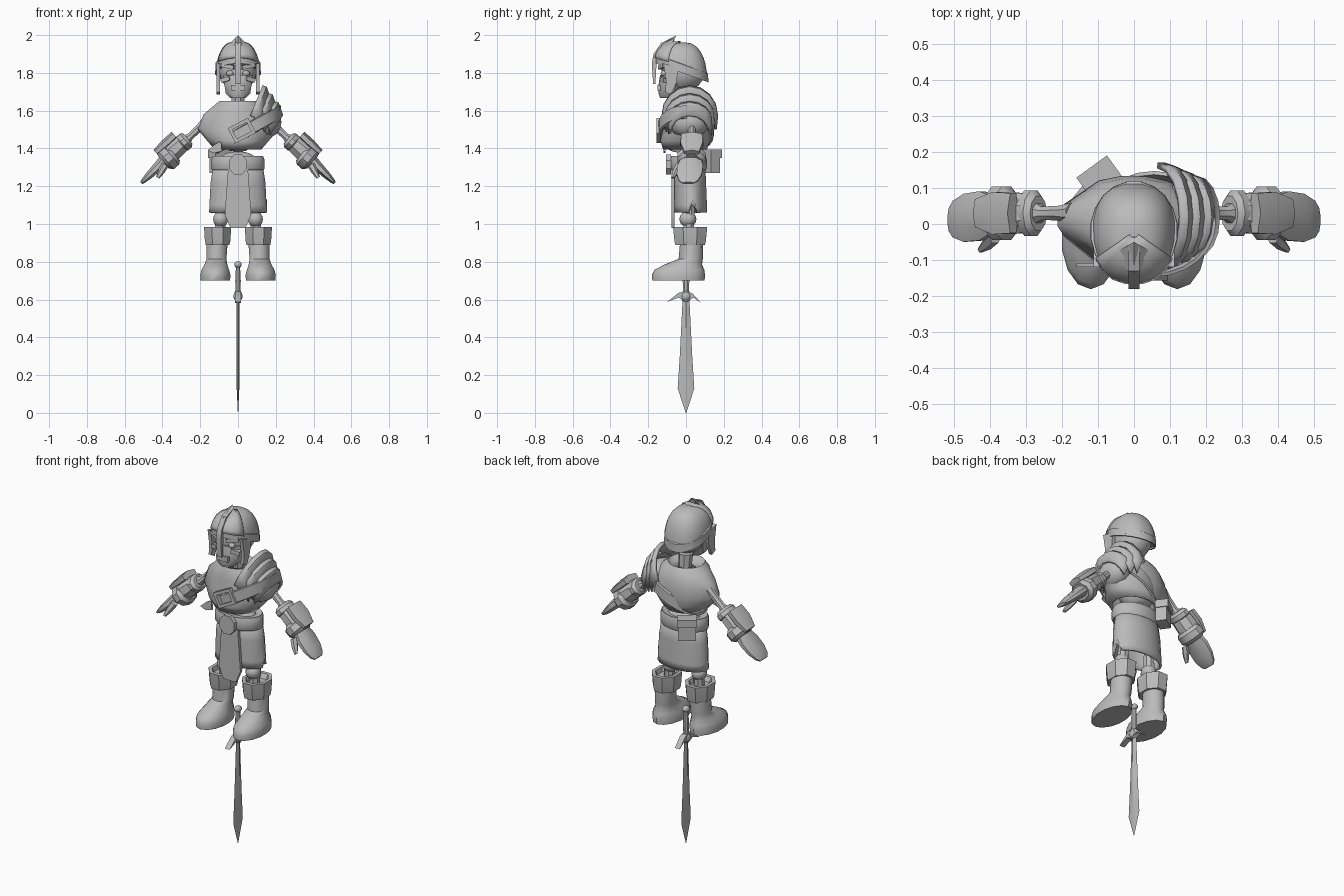
import bpy, bmesh, math
from mathutils import Vector, Matrix

if "Cube" in bpy.data.objects:
    bpy.data.objects.remove(bpy.data.objects["Cube"])

grey = bpy.data.materials.new("plain_grey")
grey.diffuse_color = (0.5, 0.5, 0.5, 1)
grey.use_nodes = True
grey.node_tree.nodes["Principled BSDF"].inputs["Base Color"].default_value = grey.diffuse_color


def finish(name, bm, angle=35, solid=0):
    bmesh.ops.recalc_face_normals(bm, faces=bm.faces)
    me = bpy.data.meshes.new(name)
    bm.to_mesh(me)
    bm.free()
    ob = bpy.data.objects.new(name, me)
    bpy.context.collection.objects.link(ob)
    me.materials.append(grey)
    if solid:
        m = ob.modifiers.new("thickness", 'SOLIDIFY')
        m.thickness = solid
        m.offset = -1
    bpy.context.view_layer.objects.active = ob
    ob.select_set(True)
    bpy.ops.object.shade_smooth_by_angle(angle=math.radians(angle))
    ob.select_set(False)
    return ob


def skin(name, rings, caps=True, closed=True, **kw):
    """Join equal-length point loops into a surface."""
    bm = bmesh.new()
    vs = [[bm.verts.new(p) for p in r] for r in rings]
    n = len(vs[0])
    for a, b in zip(vs, vs[1:]):
        for i in range(n if closed else n - 1):
            j = (i + 1) % n
            bm.faces.new((a[i], a[j], b[j], b[i]))
    if caps:
        bm.faces.new(vs[0])
        bm.faces.new(vs[-1])
    return finish(name, bm, **kw)


def loft(name, rows, n=16, tilt=0, **kw):
    """Stack of ellipses: (cx, cy, z, rx, ry)."""
    A = [math.tau * (i + .5) / n for i in range(n)]
    return skin(name, [[(cx + rx * math.cos(a), cy + ry * math.sin(a), z - tilt * ry * math.sin(a))
                        for a in A] for cx, cy, z, rx, ry in rows], **kw)


def limb(name, p0, p1, rows, n=8, off=0, **kw):
    """Ellipses along an axis: (t, radius along y, radius across)."""
    p0, p1 = Vector(p0), Vector(p1)
    u = (p1 - p0).normalized()
    w = u.cross(Vector((0, 1, 0))).normalized()
    if w.z < 0:
        w = -w
    v = Vector((0, 1, 0))
    A = [math.tau * (i + .5) / n for i in range(n)]
    return skin(name, [[p0.lerp(p1, t) + w * (off + rw * math.sin(a)) + v * rv * math.cos(a)
                        for a in A] for t, rv, rw in rows], **kw)


def plate(name, pts, axis, lo, hi):
    """Outline extruded along x or y."""
    f = (lambda p, d: (d, p[0], p[1])) if axis == 'x' else (lambda p, d: (p[0], d, p[1]))
    return skin(name, [[f(p, d) for p in pts] for d in (lo, hi)])


def block(name, loc, size, rot=(0, 0, 0)):
    bm = bmesh.new()
    bmesh.ops.create_cube(bm, size=1)
    turn = Matrix.Rotation(rot[2], 4, 'Z') @ Matrix.Rotation(rot[1], 4, 'Y') @ Matrix.Rotation(rot[0], 4, 'X')
    bm.transform(Matrix.Translation(loc) @ turn @ Matrix.Diagonal((*size, 1)))
    return finish(name, bm)


def ball(name, loc, r, seg=14):
    bm = bmesh.new()
    bmesh.ops.create_uvsphere(bm, u_segments=seg, v_segments=8, radius=1)
    bm.transform(Matrix.Translation(loc) @ Matrix.Diagonal((*r, 1)))
    return finish(name, bm, angle=60)


# Sword standing below the feet
skin("blade", [[(h, 0, z), (0, w, z), (-h, 0, z), (0, -w, z)] for z, w, h in
               ((0, .002, .001), (.13, .044, .007), (.3, .033, .009), (.6, .018, .009))], angle=20)
plate("guard", [(-.1, .587), (-.04, .61), (0, .59), (.04, .61), (.08, .582), (.035, .632), (0, .645), (-.04, .635)],
      'x', -.016, .016)
loft("grip", [(0, 0, .62, .013, .016), (0, 0, .70, .016, .019), (0, 0, .77, .012, .015)], n=8)
ball("pommel", (0, 0, .785), (.02, .024, .018), 8)
ball("guard_gem", (0, 0, .618), (.024, .03, .03), 8)

# Legs and boots
for s, side in ((-1, "left"), (1, "right")):
    x = s * .12
    loft(side + "_foot", [(x, -.04, .70, .08, .138), (x, -.04, .73, .082, .141), (x, -.035, .757, .075, .132),
                          (s * .117, -.015, .785, .062, .10), (s * .114, .025, .815, .054, .064),
                          (s * .11, .03, .92, .058, .06)], n=14, angle=40)
    loft(side + "_boot_cuff", [(s * .108, .022, .89, .068, .085), (s * .108, .022, .91, .073, .09),
                               (s * .108, .022, .985, .078, .098), (s * .108, .022, .985, .058, .075),
                               (s * .108, .022, .96, .05, .06)], n=8)
    loft(side + "_shin", [(s * .095, .015, .93, .03, .03), (s * .095, .015, 1.0, .03, .03)], n=8)
    ball(side + "_knee", (s * .092, .01, 1.025), (.042, .045, .042), 10)
    loft(side + "_thigh", [(s * .092, .015, 1.03, .032, .034), (s * .085, .02, 1.15, .026, .028),
                           (s * .075, .02, 1.3, .032, .034)], n=8)

# Skirt with a side slit, front panel and belt
skirt = loft("skirt", [(0, .025, 1.06, .155, .088), (0, .025, 1.1, .153, .087), (0, .022, 1.22, .147, .085),
                       (0, .02, 1.34, .128, .082)], n=20, caps=False, solid=.012)
for v in skirt.data.vertices:
    if v.co.x > .15 and v.co.z < 1.08 and v.co.y > .02:
        v.co.z += .07
plate("front_panel", [(-.05, 1.33), (.05, 1.33), (.07, 1.05), (.04, .98), (-.04, .98), (-.07, 1.05)],
      'y', -.078, -.06)
loft("belt", [(0, .012, 1.285, .138, .094), (0, .012, 1.295, .143, .1), (0, .012, 1.34, .143, .1),
              (0, .012, 1.36, .135, .094), (0, .012, 1.35, .12, .08)], n=16)
plate("belt_buckle", [(.052 * math.cos(i * math.tau / 8 + .39), 1.315 + .058 * math.sin(i * math.tau / 8 + .39))
                      for i in range(8)], 'y', -.105, -.08)
turn = (0, 0, math.radians(36))
block("back_pouch", (-.095, .128, 1.325), (.095, .06, .11), turn)
block("back_pouch_flap", (-.097, .131, 1.372), (.105, .07, .045), turn)

# Spine, pelvis and ribs under the cape
loft("spine", [(0, .04, 1.3, .03, .03), (0, .03, 1.45, .025, .025), (0, .0, 1.7, .04, .04)], n=8)
ball("ribcage", (0, .01, 1.47), (.105, .08, .09), 12)
ball("pelvis", (0, .02, 1.34), (.1, .06, .045), 10)

# Shoulder cape and collar
cape = loft("cape", [(0, -.005, 1.625, .035, .035), (0, -.005, 1.632, .08, .08), (0, -.005, 1.65, .1, .095),
                     (0, 0, 1.622, .135, .112), (0, .005, 1.58, .185, .122), (0, .005, 1.5, .215, .13),
                     (0, -.005, 1.44, .165, .132), (0, -.005, 1.395, .125, .118)],
            n=20, caps=False, solid=.012, angle=50)
for v in cape.data.vertices:
    if v.co.z < 1.6 and abs(v.co.x) > .13:
        v.co.y = .03 + (v.co.y - .03) * .8


# Diagonal chest strap with square buckle
def strap_point(a, r, dz):
    px = .055 + (.162 + r) * math.cos(a)
    return (px, (.137 + r) * math.sin(a), 1.415 + (px + .1) * .55 + dz)


loops = [(0, -.038), (.01, -.033), (.01, .033), (0, .038), (-.015, .0), (0, -.038)]
skin("chest_strap", [[strap_point(i * math.tau / 24, r, d) for i in range(24)] for r, d in loops], caps=False)
plate("strap_end", [(-.09, 1.44), (-.085, 1.385), (-.13, 1.375), (-.16, 1.39), (-.125, 1.42)], 'y', -.12, -.108)
tilt = math.radians(-27)
R = Matrix.Rotation(tilt, 4, 'Y')
for k, (dx, dz, w, h) in enumerate(((0, .036, .12, .018), (0, -.036, .12, .018), (-.052, 0, .018, .072),
                                    (.052, 0, .018, .072))):
    c = Vector((.02, -.146, 1.495)) + R @ Vector((dx, 0, dz))
    block(f"strap_buckle_{k}", c, (w, .022, h), (0, tilt, 0))

# Layered pauldron on one shoulder
ball("shoulder_pad", (.15, .015, 1.54), (.08, .11, .085), 12)
for k in range(3):
    ry, x0, z0, h = .15 - .015 * k, .065 + .032 * k, 1.575 - .012 * k, .16 - .03 * k
    A = [math.pi * i / 8 for i in range(9)]
    rows = []
    for dx, dz, g in ((0, 0, 1), (.022, -.008, 1.0), (.045, -.075, .95)):
        rows.append([(x0 + dx + .065 * math.sin(a), .02 + ry * g * math.cos(a), z0 + dz + h * math.sin(a)) for a in A])
    skin(f"pauldron_plate_{k}", rows, caps=False, closed=False, solid=.016, angle=30)

# Arms, bracers and hands
for s, side in ((-1, "left"), (1, "right")):
    P = lambda x, z, y=.03: (s * x, y, z)
    limb(side + "_upper_arm", P(.17, 1.54), P(.29, 1.43),
         [(0, .03, .03), (.3, .022, .022), (.7, .02, .02), (.82, .032, .03), (1, .03, .028)])
    limb(side + "_bracer", P(.285, 1.44), P(.40, 1.338),
         [(0, .05, .04), (.15, .06, .052), (.9, .064, .06), (1, .05, .045)])
    limb(side + "_elbow_ring", P(.265, 1.452), P(.305, 1.417),
         [(0, .05, .036), (.3, .066, .048), (.75, .066, .048), (1, .05, .036)], n=10)
    limb(side + "_wrist_ring", P(.34, 1.375), P(.395, 1.327),
         [(0, .06, .05), (.25, .078, .064), (.75, .078, .064), (1, .06, .045)], n=10)
    limb(side + "_bracer_pad", P(.30, 1.432), P(.40, 1.34),
         [(0, .05, .014), (.0, .064, .024), (.5, .068, .025), (1, .045, .018)], n=6, off=.052)
    limb(side + "_hand", P(.385, 1.342, .027), P(.512, 1.217, .012),
         [(0, .055, .035), (.3, .074, .028), (.65, .072, .022), (.9, .055, .015), (1, .035, .008)], n=8)
    limb(side + "_thumb", P(.385, 1.315, -.035), P(.425, 1.245, -.07),
         [(0, .02, .02), (.5, .02, .018), (1, .01, .01)], n=6)

# Skull
ball("skull", (0, -.015, 1.81), (.1, .115, .11))
loft("jaw", [(0, -.09, 1.668, .045, .048), (0, -.085, 1.69, .068, .06), (0, -.075, 1.74, .076, .07),
             (0, -.065, 1.79, .085, .072)], n=10)
block("teeth", (0, -.125, 1.722), (.075, .05, .03))
for s, side in ((-1, "left"), (1, "right")):
    block(side + "_cheekbone", (s * .06, -.105, 1.765), (.05, .05, .022), (0, s * .25, s * .4))
    block(side + "_brow", (s * .05, -.115, 1.835), (.07, .045, .022), (0, s * -.2, s * .35))
    ball(side + "_eye", (s * .043, -.118, 1.797), (.02, .016, .016), 8)


# Helmet: dome, band, brow plate, nose guard, peak and cheek guards
def dome(k, ky, lo, n=20):
    rows = []
    sq = lambda q: math.copysign(abs(q) ** .85, q)
    for j in range(8):
        t = lo + (math.pi / 2 - .05 - lo) * j / 7
        c, q = math.cos(t) ** .72, math.sin(t)
        rows.append([(.116 * k * c * sq(math.cos(a)), -.02 + .134 * ky * c * sq(math.sin(a)),
                      1.81 + .152 * q * k - .05 * (1 - q) * math.sin(a))
                     for a in (math.tau * (i + .5) / n for i in range(n))])
    return rows


skin("helmet_dome", dome(1, 1, 0), angle=50)
loft("helmet_band", [(0, -.02, 1.8, .114, .13), (0, -.02, 1.8, .122, .14), (0, -.02, 1.845, .121, .139),
                     (0, -.02, 1.85, .108, .126)], n=20, tilt=.36, caps=False)
skin("brow_plate", [r[11:19] for r in dome(1.04, 1.12, .2)], caps=False, closed=False, solid=.015, angle=50)
plate("nose_guard", [(-.174, 1.74), (-.181, 1.85), (-.172, 1.9), (-.13, 1.96), (-.06, 1.985), (-.065, 1.955),
                     (-.12, 1.93), (-.155, 1.87), (-.162, 1.74)], 'x', -.015, .015)
skin("helmet_peak", [[(-.045, -.075, 1.955), (0, -.05, 2.0), (.045, -.075, 1.955)],
                     [(-.02, -.13, 1.945), (0, -.135, 1.955), (.02, -.13, 1.945)]])
for s, side in ((-1, "left"), (1, "right")):
    plate(side + "_cheek_guard", [(-.12, 1.85), (-.04, 1.83), (-.05, 1.75), (-.08, 1.685), (-.11, 1.70),
                                  (-.105, 1.76)], 'x', s * .094, s * .113)
